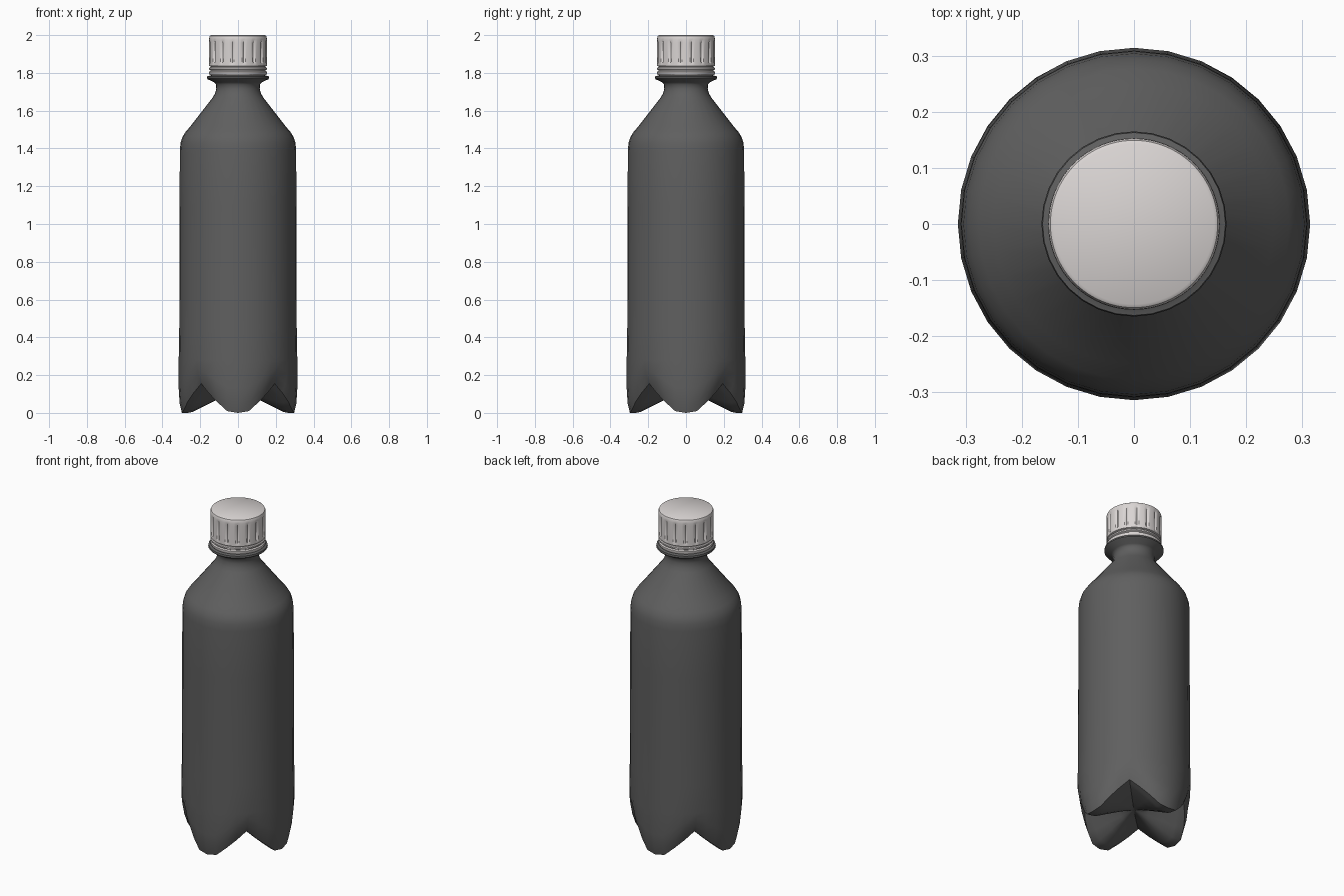
import bpy
import bmesh
from math import sin, cos, pi, radians, degrees

cube = bpy.data.objects.get("Cube")
if cube:
    bpy.data.objects.remove(cube, do_unlink=True)


def material(name, color):
    mat = bpy.data.materials.new(name)
    mat.use_nodes = True
    mat.diffuse_color = color
    mat.node_tree.nodes["Principled BSDF"].inputs["Base Color"].default_value = color
    return mat


dark_grey = material("dark grey", (0.115, 0.115, 0.115, 1))
off_white = material("off white", (0.70, 0.665, 0.655, 1))


def lathe(name, profile, sides, mat, warp=None, sharp=35):
    """Spin a (radius, height) profile; warp may move each point by its angle."""
    bm = bmesh.new()
    rings = []
    for level, (r, z) in enumerate(profile):
        ring = []
        for i in range(sides):
            a = 2 * pi * i / sides
            rr, zz = warp(level, r, z, i, a) if warp else (r, z)
            ring.append(bm.verts.new((rr * cos(a), rr * sin(a), zz)))
        rings.append(ring)
    for low, high in zip(rings, rings[1:]):
        for i in range(sides):
            j = (i + 1) % sides
            bm.faces.new((low[i], low[j], high[j], high[i]))
    bm.faces.new(rings[0][::-1])
    bm.faces.new(rings[-1])
    bmesh.ops.recalc_face_normals(bm, faces=bm.faces)
    mesh = bpy.data.meshes.new(name)
    bm.to_mesh(mesh)
    bm.free()
    mesh.materials.append(mat)
    obj = bpy.data.objects.new(name, mesh)
    bpy.context.collection.objects.link(obj)
    bpy.ops.object.select_all(action="DESELECT")
    obj.select_set(True)
    bpy.context.view_layer.objects.active = obj
    bpy.ops.object.shade_smooth_by_angle(angle=radians(sharp))
    return obj


# Bottle: underside, four feet, straight wall, shoulder, neck and collar
underside = [(0.01, 0.115), (0.08, 0.085), (0.16, 0.045), (0.24, 0.005),
             (0.265, 0.0), (0.297, 0.0), (0.309, 0.05), (0.314, 0.13)]
valley = [(0.01, 0.115), (0.08, 0.12), (0.16, 0.13), (0.23, 0.14),
          (0.25, 0.145), (0.275, 0.155), (0.297, 0.20), (0.309, 0.25)]
wall = [(0.314, 0.28), (0.311, 0.45), (0.309, 1.1), (0.308, 1.39),
        (0.304, 1.43), (0.294, 1.462), (0.277, 1.488), (0.25, 1.52),
        (0.135, 1.668), (0.122, 1.69), (0.115, 1.715), (0.116, 1.738),
        (0.125, 1.75), (0.16, 1.766), (0.165, 1.772), (0.163, 1.782),
        (0.14, 1.788), (0.13, 1.80), (0.13, 1.83)]


def feet(level, r, z, i, a):
    if level >= len(valley):
        return r, z
    off_axis = abs((degrees(a) + 45) % 90 - 45)
    t = min(max((off_axis - 9) / 36, 0), 1)
    vr, vz = valley[level]
    return r + (vr - r) * t, z + (vz - z) * t


lathe("bottle_body", underside + wall, 32, dark_grey, feet, 40)

# Tamper band below the cap, with a fine groove
lathe("tamper_band", [(0.132, 1.788), (0.149, 1.788), (0.153, 1.794),
                      (0.153, 1.806), (0.146, 1.811), (0.146, 1.814),
                      (0.153, 1.818), (0.153, 1.826), (0.148, 1.83),
                      (0.132, 1.83)], 64, off_white)

# Screw cap with narrow grip grooves
cap = [(0.13, 1.822), (0.144, 1.822), (0.144, 1.834), (0.153, 1.837),
       (0.153, 1.848), (0.153, 1.858), (0.153, 1.96), (0.153, 1.975),
       (0.152, 1.988), (0.149, 1.996), (0.143, 2.0)]


def grip(level, r, z, i, a):
    in_groove = i % 6 == 3 and level in (5, 6)
    return (r - 0.009 if in_groove else r), z


lathe("screw_cap", cap, 96, off_white, grip)
